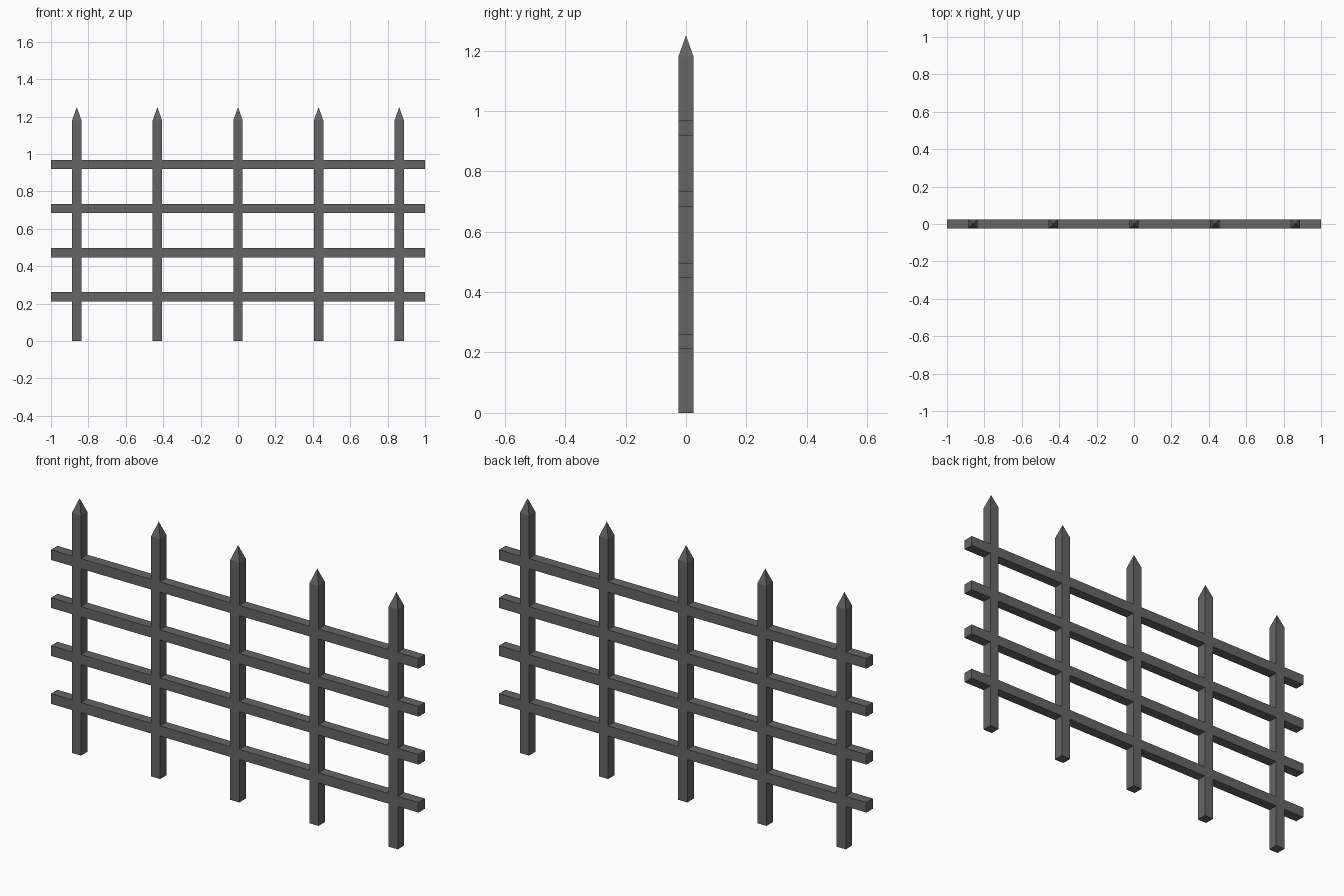
import bpy
import bmesh

if "Cube" in bpy.data.objects:
    bpy.data.objects.remove(bpy.data.objects["Cube"])

iron = bpy.data.materials.new("dark_grey_iron")
iron.diffuse_color = (0.13, 0.13, 0.13, 1)
iron.use_nodes = True
iron.node_tree.nodes["Principled BSDF"].inputs["Base Color"].default_value = iron.diffuse_color

H = 0.025  # half thickness of every bar


def add_object(name, bm):
    bmesh.ops.recalc_face_normals(bm, faces=bm.faces)
    mesh = bpy.data.meshes.new(name)
    bm.to_mesh(mesh)
    bm.free()
    mesh.materials.append(iron)
    bpy.context.collection.objects.link(bpy.data.objects.new(name, mesh))


def box(bm, lo, hi):
    verts = bmesh.ops.create_cube(bm, size=1)["verts"]
    for v in verts:
        for i in range(3):
            v.co[i] = hi[i] if v.co[i] > 0 else lo[i]


# Upright posts with pyramid tips
for i in range(5):
    x = (i - 2) * 0.431
    bm = bmesh.new()
    box(bm, (x - H, -H, 0), (x + H, H, 1.18))
    bm.normal_update()
    top = max(bm.faces, key=lambda f: f.calc_center_median().z)
    tip = bmesh.ops.poke(bm, faces=[top])["verts"][0]
    tip.co.z = 1.25
    add_object(f"post_{i + 1}", bm)

# Horizontal rails, flush with the posts
for i in range(4):
    z = 0.236 * (i + 1)
    bm = bmesh.new()
    box(bm, (-1, -H, z - H), (1, H, z + H))
    add_object(f"rail_{i + 1}", bm)
